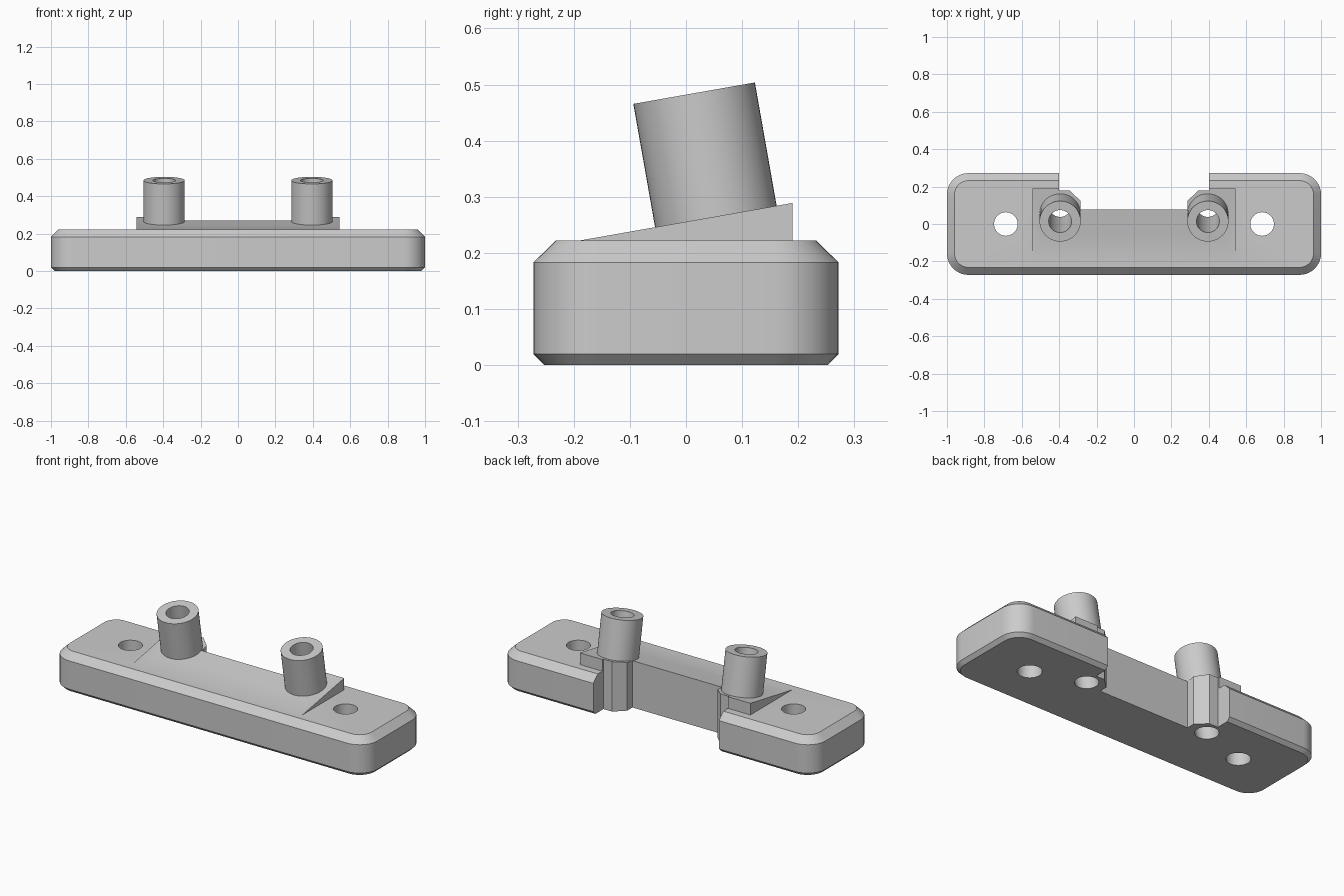
import bpy, bmesh, math
from mathutils import Matrix

if "Cube" in bpy.data.objects:
    bpy.data.objects.remove(bpy.data.objects["Cube"])

GREY = (0.6, 0.6, 0.6, 1.0)
mat = bpy.data.materials.new("plain_grey")
mat.use_nodes = True
mat.diffuse_color = GREY
mat.node_tree.nodes["Principled BSDF"].inputs["Base Color"].default_value = GREY

TILT = math.radians(10)
HALF_X, HALF_Y, TOP = 1.0, 0.272, 0.222
POST_X, POST_R, BORE_R = 0.395, 0.11, 0.061


def finish(name, bm):
    bmesh.ops.recalc_face_normals(bm, faces=bm.faces)
    mesh = bpy.data.meshes.new(name)
    bm.to_mesh(mesh)
    bm.free()
    mesh.materials.append(mat)
    obj = bpy.data.objects.new(name, mesh)
    bpy.context.collection.objects.link(obj)
    return obj


def loft(name, rings):
    """Skin a stack of closed rings and cap both ends."""
    bm = bmesh.new()
    loops = [[bm.verts.new(p) for p in ring] for ring in rings]
    for a, b in zip(loops, loops[1:]):
        for i in range(len(a)):
            j = (i + 1) % len(a)
            bm.faces.new((a[i], a[j], b[j], b[i]))
    bm.faces.new(loops[0][::-1])
    bm.faces.new(loops[-1])
    return finish(name, bm)


def rounded_ring(inset, z, radius=0.115, steps=10):
    r = radius - inset
    ring = []
    for q, (sx, sy) in enumerate([(1, 1), (-1, 1), (-1, -1), (1, -1)]):
        for i in range(steps + 1):
            a = math.pi / 2 * (q + i / steps)
            ring.append((sx * (HALF_X - radius) + r * math.cos(a),
                         sy * (HALF_Y - radius) + r * math.sin(a), z))
    return ring


def cylinder(name, radius, start, end, matrix):
    bm = bmesh.new()
    bmesh.ops.create_cone(bm, cap_ends=True, segments=48, radius1=radius, radius2=radius,
                          depth=end - start,
                          matrix=matrix @ Matrix.Translation((0, 0, (start + end) / 2)))
    return finish(name, bm)


def combine(target, tool, operation):
    """Apply a boolean and discard the tool."""
    mod = target.modifiers.new(operation, "BOOLEAN")
    mod.operation, mod.solver, mod.object = operation, "EXACT", tool
    bpy.context.view_layer.update()
    graph = bpy.context.evaluated_depsgraph_get()
    mesh = bpy.data.meshes.new_from_object(target.evaluated_get(graph))
    target.modifiers.clear()
    target.data = mesh
    bpy.data.objects.remove(tool)


# Rounded base bar with chamfered top and bottom rims
body = loft("mounting_bracket", [rounded_ring(0.02, 0), rounded_ring(0, 0.02),
                                 rounded_ring(0, 0.183), rounded_ring(0.04, TOP)])

# Sloping wedge, sunk into the bar
profile = [(-0.19, 0.15), (0.19, 0.15), (0.19, TOP + 0.38 * math.tan(TILT)), (-0.19, TOP)]
wedge = loft("wedge", [[(x, y, z) for y, z in profile] for x in (-0.543, 0.543)])
combine(body, wedge, "UNION")

# Rear notch, leaving faceted columns under the posts
half = [(0.40, 0.4), (0.40, 0.18), (0.345, 0.18), (0.287, 0.125), (0.287, 0.077)]
outline = half + [(-x, y) for x, y in reversed(half)]
notch = loft("notch_cutter", [[(x, y, z) for x, y in outline] for z in (-0.1, 0.6)])
combine(body, notch, "DIFFERENCE")

# Tilted hollow posts and vertical screw holes
for side in (-1, 1):
    axis = Matrix.Translation((side * POST_X, 0.053, 0.266)) @ Matrix.Rotation(TILT, 4, "X")
    combine(body, cylinder("post", POST_R, -0.002, 0.222, axis), "UNION")
    combine(body, cylinder("bore_cutter", BORE_R, -0.5, 0.4, axis), "DIFFERENCE")
    upright = Matrix.Translation((side * 0.685, 0, 0))
    combine(body, cylinder("screw_cutter", 0.063, -0.1, 0.4, upright), "DIFFERENCE")

bpy.ops.object.select_all(action="DESELECT")
body.select_set(True)
bpy.context.view_layer.objects.active = body
bpy.ops.object.shade_smooth_by_angle(angle=math.radians(30))
